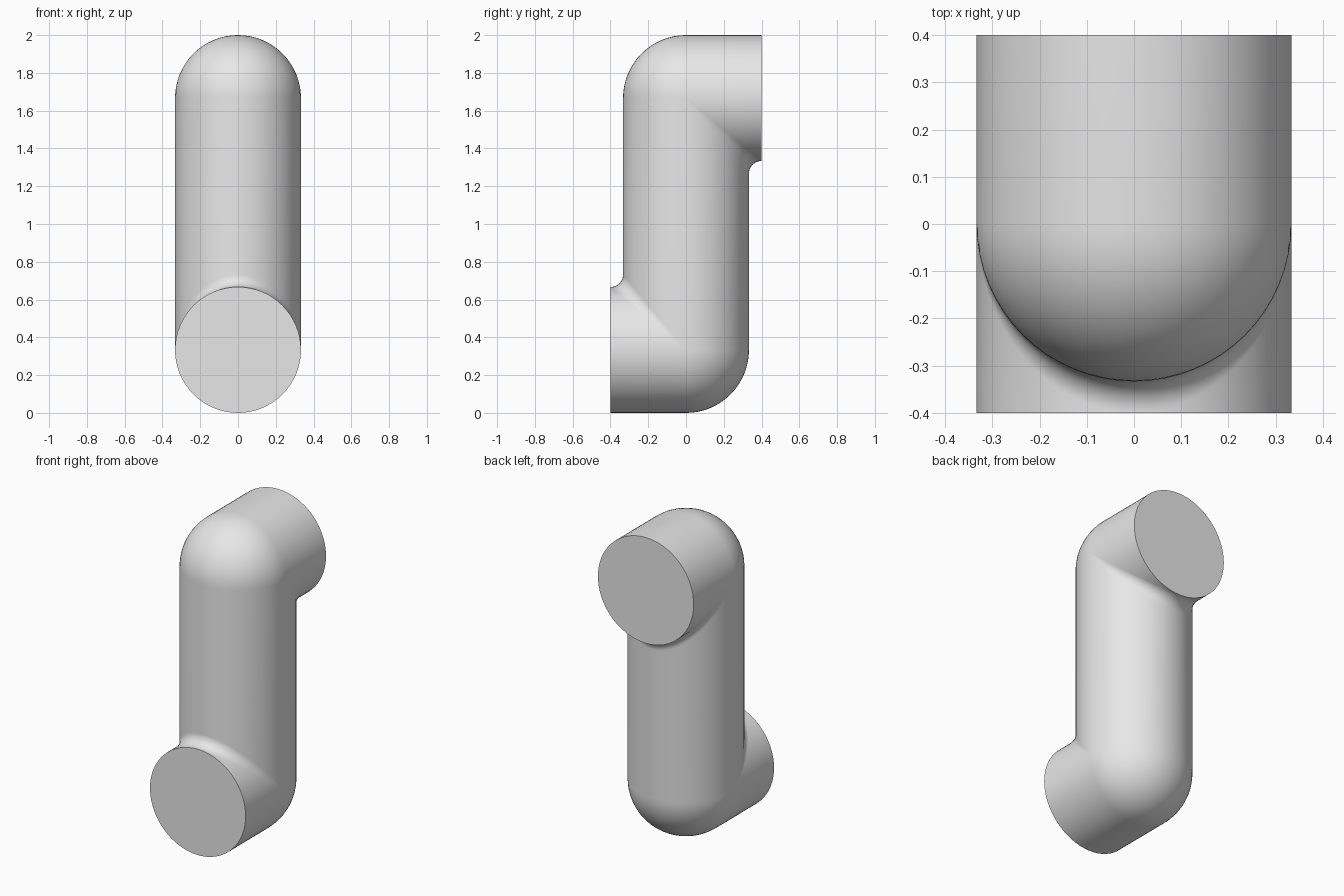
import bpy, bmesh
from math import sin, cos, pi, radians
from mathutils import Vector

cube = bpy.data.objects.get("Cube")
if cube:
    bpy.data.objects.remove(cube, do_unlink=True)

R = 1 / 3          # pipe radius
FILLET = 0.066     # rounding inside each bend
END = 0.4          # reach of the pipe stubs
ZC = 2 - R         # axis height of the upper stub
SIDES = 64
STEPS = 16

grey = bpy.data.materials.new("grey")
grey.use_nodes = True
grey.diffuse_color = (0.8, 0.8, 0.8, 1)
grey.node_tree.nodes["Principled BSDF"].inputs["Base Color"].default_value = (0.8, 0.8, 0.8, 1)


def bend_point(a, t):
    """Point on the upper elbow at angle a round the pipe, t along the bend."""
    c, s = cos(a), sin(a)
    if s > 1e-6:   # inner side: rolling-ball fillet along the mitre
        centre = Vector((c, s, -s)) * (R + FILLET)
        start, stop = Vector((-c, -s, 0)), Vector((-c, 0, s))
        p = centre + start.slerp(stop, t, start) * FILLET
    else:          # outer side: spherical corner
        p = Vector((R * c, R * s * cos(t * pi / 2), -R * s * sin(t * pi / 2)))
    return p + Vector((0, 0, ZC))


angles = [2 * pi * j / SIDES for j in range(SIDES)]
upper = [[bend_point(a, i / STEPS) for a in angles] for i in range(STEPS + 1)]
upper.append([Vector((R * cos(a), END, ZC - R * sin(a))) for a in angles])

# Lower elbow is the upper one turned half a turn about the x axis
lower = [[Vector((p.x, -p.y, 2 - p.z)) for p in (ring[-j] for j in range(SIDES))]
         for ring in reversed(upper)]

# Skin the rings and cap both ends
bm = bmesh.new()
rings = [[bm.verts.new(p) for p in ring] for ring in lower + upper]
for r0, r1 in zip(rings, rings[1:]):
    for j in range(SIDES):
        k = (j + 1) % SIDES
        bm.faces.new((r0[j], r0[k], r1[k], r1[j]))
bm.faces.new(rings[0])
bm.faces.new(rings[-1])
bmesh.ops.remove_doubles(bm, verts=bm.verts, dist=1e-5)
bmesh.ops.recalc_face_normals(bm, faces=bm.faces)

mesh = bpy.data.meshes.new("double_bend_pipe")
bm.to_mesh(mesh)
bm.free()
mesh.materials.append(grey)
pipe = bpy.data.objects.new("double_bend_pipe", mesh)
bpy.context.collection.objects.link(pipe)

bpy.ops.object.select_all(action="DESELECT")
pipe.select_set(True)
bpy.context.view_layer.objects.active = pipe
bpy.ops.object.shade_smooth_by_angle(angle=radians(30))
